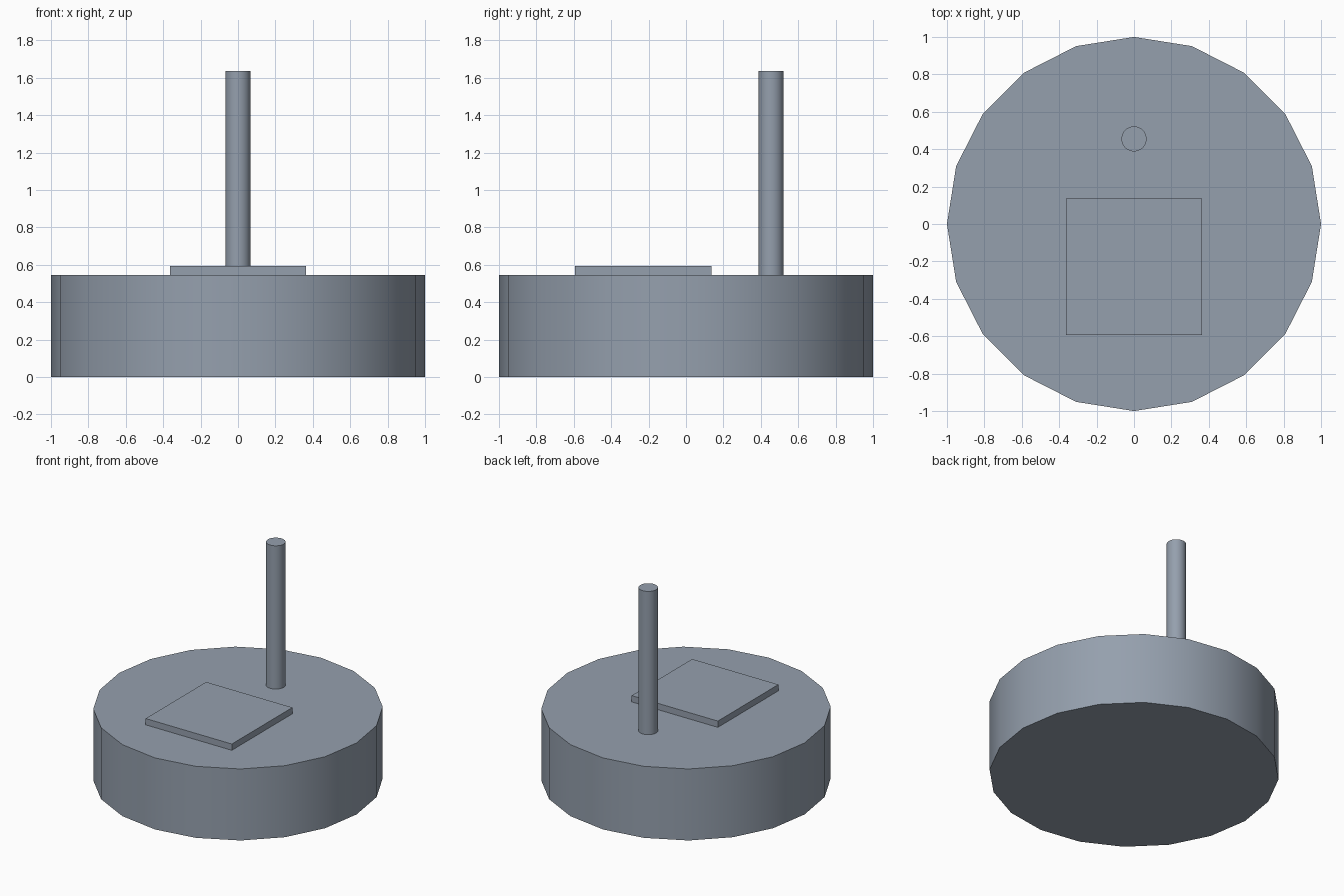
import bpy
import math

if "Cube" in bpy.data.objects:
    bpy.data.objects.remove(bpy.data.objects["Cube"])

BASE_TOP = 0.545
SLAB_TOP = 0.593
POST_TOP = 1.637

# Blue-grey colour shared by all parts
slate = bpy.data.materials.new("slate_grey")
slate.diffuse_color = (0.30, 0.35, 0.42, 1)
slate.use_nodes = True
slate.node_tree.nodes["Principled BSDF"].inputs["Base Color"].default_value = slate.diffuse_color


def cylinder(name, sides, radius, x, y, z0, z1):
    bpy.ops.mesh.primitive_cylinder_add(
        vertices=sides, radius=radius, depth=z1 - z0,
        location=(x, y, (z0 + z1) / 2))
    obj = bpy.context.object
    obj.name = name
    obj.data.materials.append(slate)
    bpy.ops.object.shade_smooth_by_angle(angle=math.radians(30))
    return obj


# Broad twenty-sided base drum
cylinder("base", 20, 1.0, 0, 0, 0, BASE_TOP)

# Upright post towards the back
cylinder("post", 32, 0.067, 0, 0.455, BASE_TOP, POST_TOP)

# Thin square slab towards the front
bpy.ops.mesh.primitive_cube_add(
    size=1, location=(0, -0.229, (BASE_TOP + SLAB_TOP) / 2))
slab = bpy.context.object
slab.name = "top_slab"
slab.scale = (0.727, 0.729, SLAB_TOP - BASE_TOP)
bpy.ops.object.transform_apply(location=False, rotation=False, scale=True)
slab.data.materials.append(slate)
